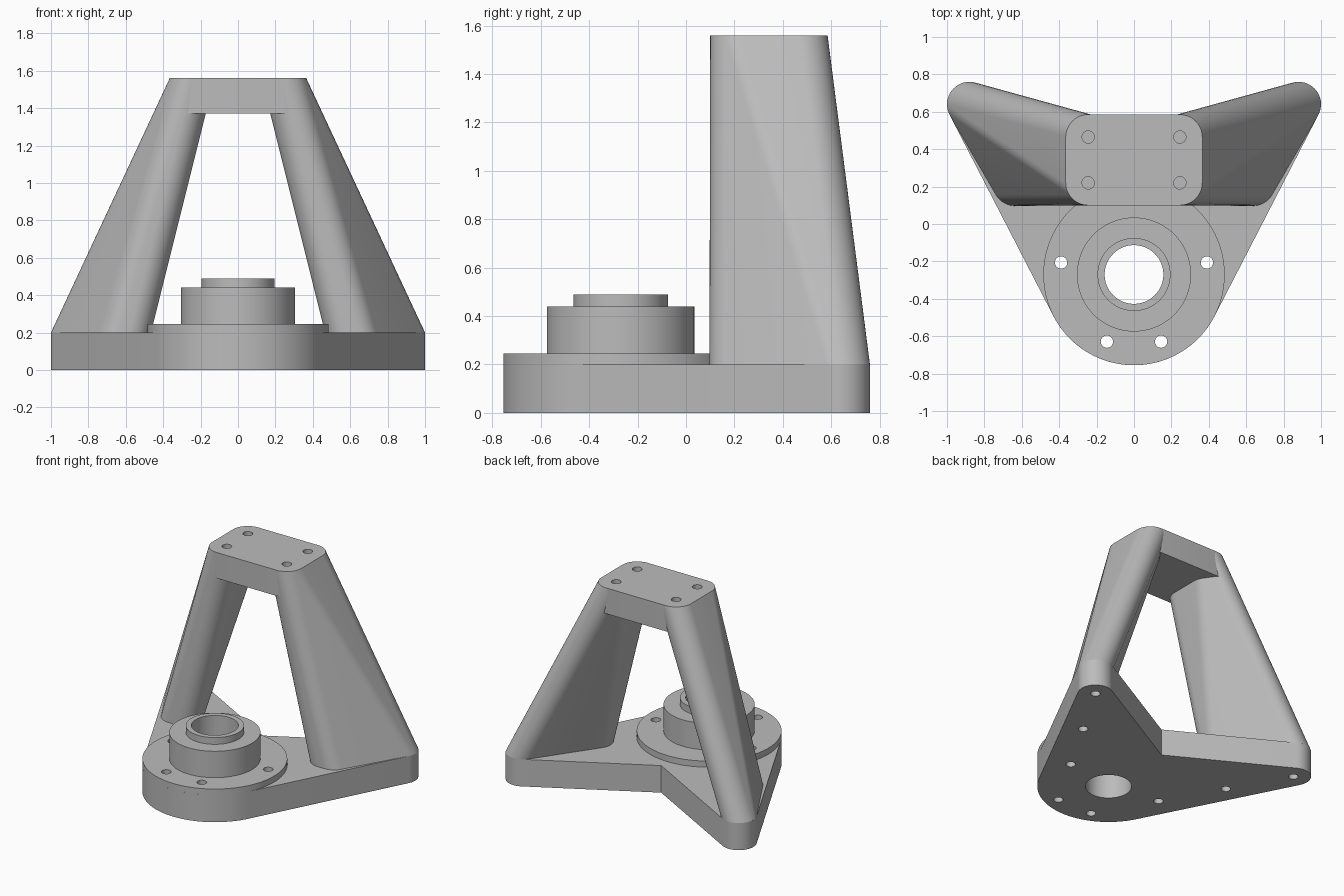
import bpy, bmesh
from math import cos, sin, radians, pi

if "Cube" in bpy.data.objects:
    bpy.data.objects.remove(bpy.data.objects["Cube"], do_unlink=True)

grey = bpy.data.materials.new("plain grey")
grey.use_nodes = True
colour = (0.5, 0.5, 0.5, 1)
grey.diffuse_color = colour
grey.node_tree.nodes["Principled BSDF"].inputs["Base Color"].default_value = colour

HUB_Y, HUB_R, BORE_R = -0.27, 0.485, 0.157
ROUND = 0.12                      # corner radius shared by arms, legs and head
BASE_Z, FLANGE_Z, HEAD_Z, TOP_Z = 0.2, 0.245, 1.37, 1.56
ARM = (0.88, 0.64)


def arc(cx, cy, r, start, end, steps=20):
    angles = [radians(start + (end - start) * i / steps) for i in range(steps + 1)]
    return [(cx + r * cos(a), cy + r * sin(a)) for a in angles]


def finish(bm, name):
    bmesh.ops.recalc_face_normals(bm, faces=bm.faces)
    mesh = bpy.data.meshes.new(name)
    bm.to_mesh(mesh)
    bm.free()
    mesh.materials.append(grey)
    obj = bpy.data.objects.new(name, mesh)
    bpy.context.collection.objects.link(obj)
    return obj


def add_prism(bm, outline, z0, z1):
    face = bm.faces.new([bm.verts.new((x, y, z0)) for x, y in outline])
    top = bmesh.ops.extrude_face_region(bm, geom=[face], use_keep_orig=True)["geom"]
    for v in top:
        if isinstance(v, bmesh.types.BMVert):
            v.co.z = z1


def prism(name, outline, z0, z1):
    bm = bmesh.new()
    add_prism(bm, outline, z0, z1)
    return finish(bm, name)


# Base plate: round nose, two swept arms and a notch at the back
plate = prism("base_plate",
              arc(0, HUB_Y, HUB_R, 207.3, 332.7, 48)
              + arc(*ARM, ROUND, -27.3, 119)
              + [(0, 0.29)]
              + arc(-ARM[0], ARM[1], ROUND, 61, 207.3),
              0, BASE_Z)

# Stepped hub: a revolved ring profile
profile = [(BORE_R, BASE_Z), (HUB_R, BASE_Z), (HUB_R, FLANGE_Z), (0.305, FLANGE_Z),
           (0.305, 0.44), (0.195, 0.44), (0.195, 0.49), (BORE_R, 0.49)]
bm = bmesh.new()
SEGS = 96
rings = [[bm.verts.new((r * cos(2 * pi * i / SEGS), HUB_Y + r * sin(2 * pi * i / SEGS), z))
          for r, z in profile] for i in range(SEGS)]
for i in range(SEGS):
    a, b = rings[i], rings[(i + 1) % SEGS]
    for j in range(len(profile)):
        k = (j + 1) % len(profile)
        bm.faces.new((a[j], b[j], b[k], a[k]))
hub = finish(bm, "stepped_hub")

# Head block joining the legs
HX, HY0, HY1 = 0.245, 0.22, 0.465
head = prism("head_block",
             arc(HX, HY1, ROUND, 0, 90, 12) + arc(-HX, HY1, ROUND, 90, 180, 12)
             + arc(-HX, HY0, ROUND, 180, 270, 12) + arc(HX, HY0, ROUND, 270, 360, 12),
             HEAD_Z, TOP_Z)


# Legs: hull between a rounded foot section and a rounded top section
def leg(name, side):
    bm = bmesh.new()
    for x, y, z in [(*ARM, BASE_Z), (0.635, 0.217, BASE_Z), (0.585, 0.217, BASE_Z),
                    (HX, HY0, TOP_Z), (HX, HY1, TOP_Z)]:
        for px, py in arc(side * x, y, ROUND, 0, 360, 48)[:-1]:
            bm.verts.new((px, py, z))
    bmesh.ops.convex_hull(bm, input=bm.verts)
    loose = [v for v in bm.verts if not v.link_faces]
    bmesh.ops.delete(bm, geom=loose, context='VERTS')
    bmesh.ops.dissolve_limit(bm, angle_limit=0.002, verts=bm.verts, edges=bm.edges)
    return finish(bm, name)


legs = [leg("left_leg", 1), leg("right_leg", -1)]

# Cutter holding the bore and all screw holes
bm = bmesh.new()


def drill(x, y, r, z0, z1, steps=24):
    add_prism(bm, arc(x, y, r, 0, 360, steps)[:-1], z0, z1)


drill(0, HUB_Y, BORE_R, -0.1, 0.3, SEGS)
for side in (1, -1):
    for i in range(4):
        x, y = ARM[0] - 0.245 * i, ARM[1] - 0.423 * i
        drill(side * x, y, 0.033, -0.1, 0.19 if i < 2 else 0.3)
    for y in (HY0, HY1):
        drill(side * HX, y, 0.033, TOP_Z - 0.12, TOP_Z + 0.1)
cutter = finish(bm, "hole_cutter")
cutter.hide_render = True

# Cut the holes and shade
for obj in [plate, hub, head] + legs:
    bpy.ops.object.select_all(action='DESELECT')
    obj.select_set(True)
    bpy.context.view_layer.objects.active = obj
    mod = obj.modifiers.new("holes", 'BOOLEAN')
    mod.operation = 'DIFFERENCE'
    mod.solver = 'EXACT'
    mod.object = cutter
    bpy.ops.object.modifier_apply(modifier=mod.name)
    bpy.ops.object.shade_smooth_by_angle(angle=radians(30))
bpy.data.objects.remove(cutter, do_unlink=True)
